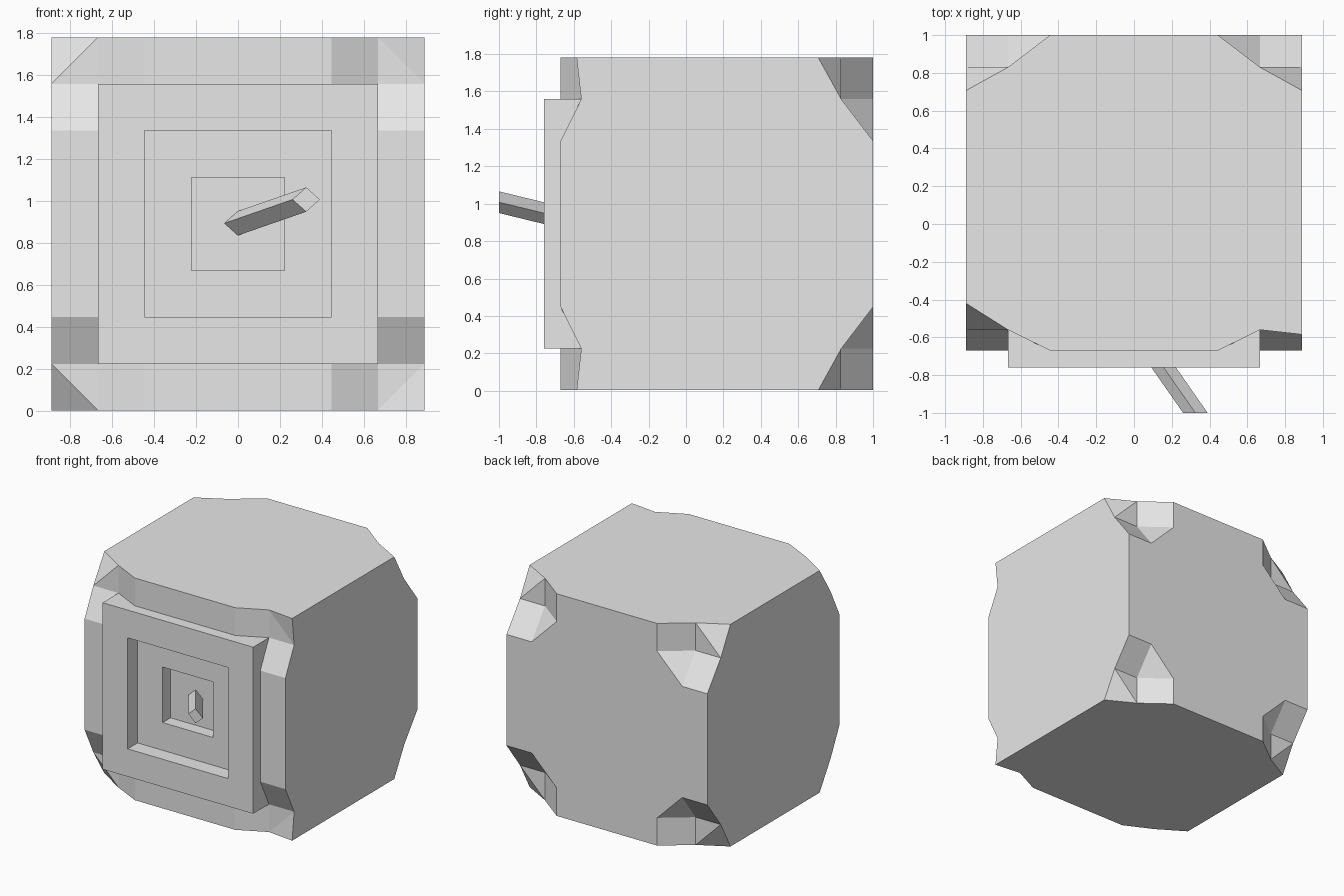
import bpy
import bmesh
from mathutils import Vector

cube = bpy.data.objects.get("Cube")
if cube:
    bpy.data.objects.remove(cube, do_unlink=True)

HALF = 0.889          # half width and half height of the body
MID = 0.892           # height of the centre
FRONT, BACK = -0.67, 1.0
CELL = 0.2222         # spacing shared by the notches and door steps

grey = bpy.data.materials.new("light_grey")
grey.use_nodes = True
grey.diffuse_color = (0.8, 0.8, 0.8, 1)
grey.node_tree.nodes["Principled BSDF"].inputs["Base Color"].default_value = (0.8, 0.8, 0.8, 1)


def add_part(name, faces):
    """Weld a list of polygons into one flat-shaded object."""
    bm = bmesh.new()
    for points in faces:
        bm.faces.new([bm.verts.new(p) for p in points])
    bmesh.ops.remove_doubles(bm, verts=bm.verts, dist=0.0005)
    bmesh.ops.recalc_face_normals(bm, faces=bm.faces)
    mesh = bpy.data.meshes.new(name)
    bm.to_mesh(mesh)
    bm.free()
    mesh.materials.append(grey)
    obj = bpy.data.objects.new(name, mesh)
    bpy.context.collection.objects.link(obj)
    return obj


def loft(rings):
    """Quads between successive rings, with a cap on the last ring."""
    faces = [rings[-1]]
    for a, b in zip(rings, rings[1:]):
        for i in range(len(a)):
            j = (i + 1) % len(a)
            faces.append([a[i], a[j], b[j], b[i]])
    return faces


def corner(sx, sy, sz):
    """Named points around one notched corner of the body."""
    depth = 0.17 if sy > 0 else 0.11
    reach = 0.293 if sy > 0 else (0.085 if sx > 0 else 0.25)

    def at(a, b, c):
        y = BACK - b if sy > 0 else FRONT + b
        return Vector((sx * (HALF - a * CELL), y, MID + sz * (HALF - c * CELL)))

    return {
        "edge_x": at(2, 0, 0), "step_x": at(2, 0, 1),
        "edge_y": at(0, reach, 0), "step_y": at(0, depth, 1),
        "edge_z": at(0, 0, 2), "step_z": at(1, 0, 2),
        "inner_cap": at(1, depth, 0), "inner": at(1, depth, 1),
    }


SIGNS = (-1, 1)
LOOP = ((-1, -1), (1, -1), (1, 1), (-1, 1))
corners = {(x, y, z): corner(x, y, z) for x in SIGNS for y in SIGNS for z in SIGNS}


def outline(keys, path):
    """Polygon through the corners, reversing the path at every other one."""
    points = []
    for i, key in enumerate(keys):
        order = path if i % 2 == 0 else path[::-1]
        points += [corners[key][n] for n in order]
    return points


# Body: notched corner facets
body = []
for c in corners.values():
    for names in (("edge_x", "inner_cap", "inner", "step_x"),
                  ("inner_cap", "edge_y", "step_y"),
                  ("inner_cap", "step_y", "inner"),
                  ("step_x", "inner", "step_z"),
                  ("inner", "step_y", "edge_z", "step_z")):
        body.append([c[n] for n in names])

# Body: top, bottom, sides and back
for s in SIGNS:
    body.append(outline([(a, b, s) for a, b in LOOP], ("edge_y", "inner_cap", "edge_x")))
    body.append(outline([(s, a, b) for a, b in LOOP], ("edge_z", "step_y", "edge_y")))
body.append(outline([(a, 1, b) for a, b in LOOP], ("edge_z", "step_z", "step_x", "edge_x")))

# Body: four front strips around the door
for s in SIGNS:
    body.append(outline([(-1, -1, s), (1, -1, s)], ("step_x", "edge_x")))
    body.append(outline([(s, -1, -1), (s, -1, 1)], ("step_z", "edge_z")))
add_part("safe_body", body)

# Door: raised square frame with two inward steps
steps = ((3, -0.56), (3, -0.76), (2, -0.76), (2, -0.635), (1, -0.635), (1, -0.535))
add_part("stepped_door", loft([
    [(x * n * CELL, y, MID + z * n * CELL) for x, z in LOOP] for n, y in steps]))

# Handle: slanted bar with a diamond section
ends = (Vector((0, -0.535, 0.895)), Vector((0.325, -1.0, 1.008)))
diamond = [Vector(p) for p in ((0.065, 0, 0), (0, 0, 0.058), (-0.065, 0, 0), (0, 0, -0.058))]
add_part("door_handle", loft([[e + d for d in diamond] for e in ends]))
